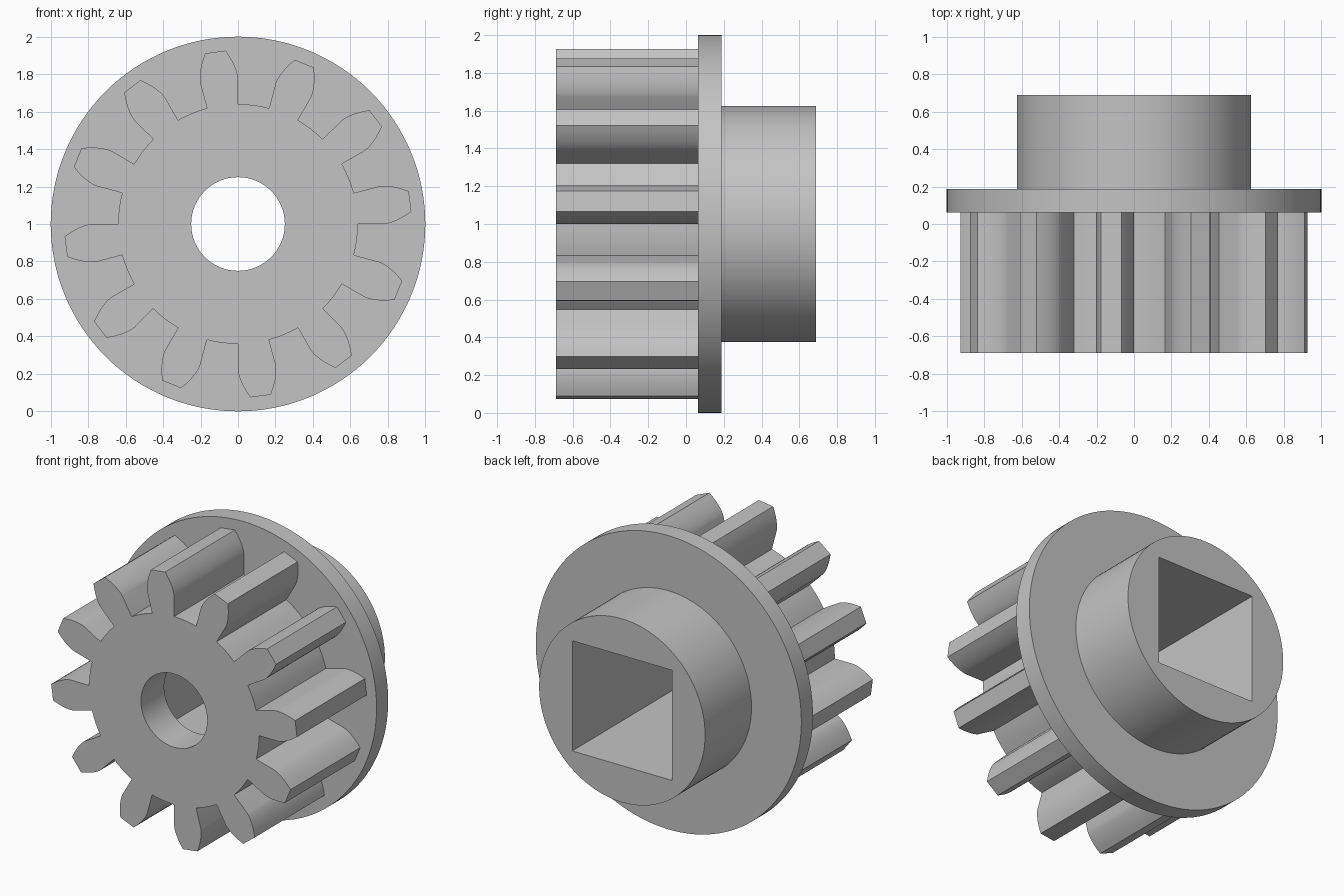
import bpy, bmesh
from math import sin, cos, tan, acos, pi, radians

cube = bpy.data.objects.get("Cube")
if cube:
    bpy.data.objects.remove(cube, do_unlink=True)

AXIS_Z = 1.0
FRONT, FLANGE_FRONT, FLANGE_BACK, BACK = -0.6875, 0.0625, 0.1875, 0.6875
SOCKET_END = -0.4375

grey = bpy.data.materials.new("light_grey")
grey.use_nodes = True
colour = (0.55, 0.55, 0.55, 1)
grey.diffuse_color = colour
grey.node_tree.nodes["Principled BSDF"].inputs["Base Color"].default_value = colour


def polar(r, a):
    return r * cos(a), r * sin(a)


def circle(r, n=96):
    return [polar(r, 2 * pi * i / n) for i in range(n)]


def prism(name, outline, y0, y1):
    """Extrude a closed (x, z) outline along y."""
    bm = bmesh.new()
    cap = bm.faces.new([bm.verts.new((x, y0, z + AXIS_Z)) for x, z in outline])
    ext = bmesh.ops.extrude_face_region(bm, geom=[cap], use_keep_orig=True)
    moved = [g for g in ext["geom"] if isinstance(g, bmesh.types.BMVert)]
    bmesh.ops.translate(bm, verts=moved, vec=(0, y1 - y0, 0))
    bmesh.ops.recalc_face_normals(bm, faces=bm.faces)
    mesh = bpy.data.meshes.new(name)
    bm.to_mesh(mesh)
    bm.free()
    mesh.materials.append(grey)
    obj = bpy.data.objects.new(name, mesh)
    bpy.context.collection.objects.link(obj)
    return obj


def gear_outline(teeth=12, root=0.64, base=0.78, tip=0.928, phase=radians(97.5)):
    """Involute teeth with radial flanks below the base circle."""
    half = pi / teeth / 2
    steps = 7
    flank = [(root, half)]
    for i in range(steps + 1):
        r = base + (tip - base) * (i / steps) ** 1.5
        pressure = acos(base / r)
        flank.append((r, half - (tan(pressure) - pressure)))
    points = []
    for t in range(teeth):
        mid = phase + 2 * pi * t / teeth
        points += [polar(r, mid - a) for r, a in flank]
        points += [polar(r, mid + a) for r, a in reversed(flank)]
        # curved valley floor
        points += [polar(root, mid + half + 2 * half * k / 4) for k in range(1, 4)]
    return points


def cut(obj, cutters):
    for c in cutters:
        mod = obj.modifiers.new("bore", "BOOLEAN")
        mod.operation = "DIFFERENCE"
        mod.solver = "EXACT"
        mod.object = c
    bpy.context.view_layer.update()
    graph = bpy.context.evaluated_depsgraph_get()
    mesh = bpy.data.meshes.new_from_object(obj.evaluated_get(graph))
    obj.modifiers.clear()
    obj.data = mesh


# Main parts
gear = prism("toothed_gear", gear_outline(), FRONT, FLANGE_FRONT)
flange = prism("flange", circle(1.0, 128), FLANGE_FRONT, FLANGE_BACK)
hub = prism("hub", circle(0.625), FLANGE_BACK, BACK)

# Round bore in front, square drive socket behind it
s = 0.375
round_cutter = prism("round_cutter", circle(0.25, 64), FRONT - 0.1, SOCKET_END + 0.1)
square_cutter = prism("square_cutter", [(-s, -s), (s, -s), (s, s), (-s, s)],
                      SOCKET_END, BACK + 0.1)
cut(gear, [round_cutter, square_cutter])
cut(flange, [square_cutter])
cut(hub, [square_cutter])
for c in (round_cutter, square_cutter):
    bpy.data.objects.remove(c, do_unlink=True)

# Smooth curved sides, keep the edges sharp
bpy.ops.object.select_all(action="DESELECT")
for obj in (gear, flange, hub):
    obj.select_set(True)
bpy.context.view_layer.objects.active = gear
bpy.ops.object.shade_smooth_by_angle(angle=radians(25))
